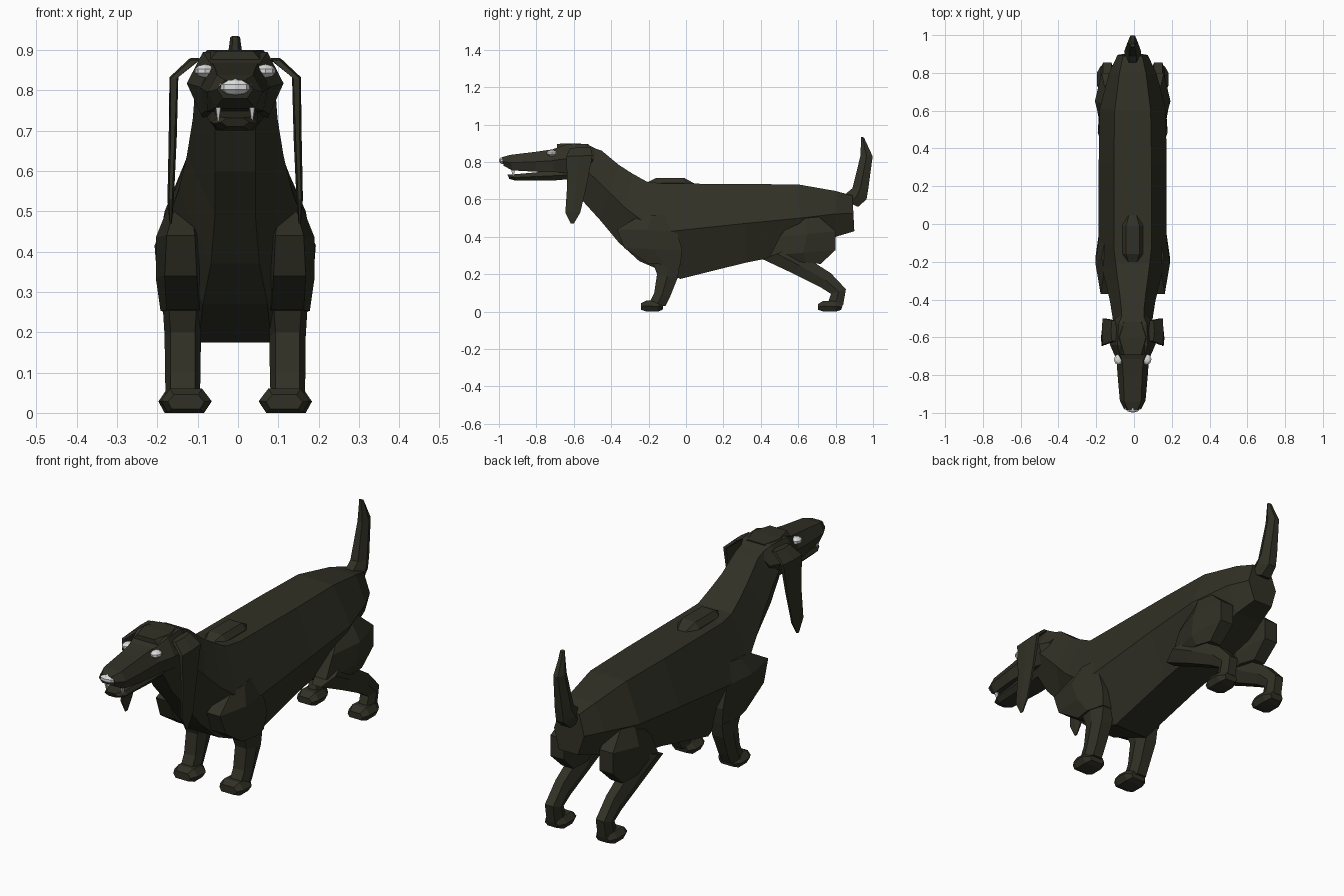
import bpy, bmesh

X0 = -0.007  # plane of symmetry


def material(name, rgb):
    m = bpy.data.materials.new(name)
    m.diffuse_color = (*rgb, 1)
    return m


COAT = material("dark_olive_coat", (0.030, 0.030, 0.019))
WHITE = material("pale_grey", (0.72, 0.72, 0.72))


def finish(bm, name, mat):
    bmesh.ops.recalc_face_normals(bm, faces=bm.faces)
    me = bpy.data.meshes.new(name)
    bm.to_mesh(me)
    bm.free()
    me.materials.append(mat)
    ob = bpy.data.objects.new(name, me)
    bpy.context.collection.objects.link(ob)
    return ob


def loft(name, sections, side=1, mat=COAT):
    """Six-sided loft. Section: (ya, za, yb, zb, x centre, half widths at a, middle, b)."""
    bm = bmesh.new()
    rings = []
    for ya, za, yb, zb, xc, wa, wm, wb in sections:
        ym, zm = (ya + yb) / 2, (za + zb) / 2
        pts = [(-wa, ya, za), (wa, ya, za), (wm, ym, zm),
               (wb, yb, zb), (-wb, yb, zb), (-wm, ym, zm)]
        rings.append([bm.verts.new((X0 + side * (xc + x), y, z)) for x, y, z in pts])
    for r, s in zip(rings, rings[1:]):
        for i in range(6):
            j = (i + 1) % 6
            bm.faces.new((r[i], r[j], s[j], s[i]))
    bm.faces.new(rings[0])
    bm.faces.new(rings[-1])
    return finish(bm, name, mat)


def ball(name, centre, size, mat=WHITE):
    bm = bmesh.new()
    bmesh.ops.create_uvsphere(bm, u_segments=8, v_segments=5, radius=1)
    for v in bm.verts:
        v.co = [c + s * k for c, s, k in zip(centre, size, v.co)]
    return finish(bm, name, mat)


# Long body, deep chest and neck
loft("body", [
    (0.89, 0.62, 0.90, 0.43, 0, 0.05, 0.08, 0.05),
    (0.80, 0.645, 0.80, 0.40, 0, 0.07, 0.125, 0.07),
    (0.60, 0.68, 0.62, 0.32, 0, 0.095, 0.175, 0.09),
    (0.32, 0.682, 0.32, 0.262, 0, 0.10, 0.18, 0.09),
    (-0.12, 0.685, -0.03, 0.175, 0, 0.10, 0.18, 0.09),
    (-0.21, 0.695, -0.25, 0.27, 0, 0.09, 0.165, 0.08),
    (-0.29, 0.74, -0.36, 0.37, 0, 0.08, 0.14, 0.06),
    (-0.36, 0.785, -0.46, 0.49, 0, 0.07, 0.12, 0.05),
    (-0.45, 0.86, -0.56, 0.60, 0, 0.06, 0.105, 0.05),
    (-0.52, 0.885, -0.63, 0.71, 0, 0.06, 0.10, 0.05)])
# Raised patch over the shoulders
loft("shoulder_hump", [
    (-0.21, 0.69, -0.21, 0.66, 0, 0.02, 0.03, 0.03),
    (-0.16, 0.715, -0.16, 0.66, 0, 0.035, 0.055, 0.055),
    (-0.01, 0.715, -0.01, 0.66, 0, 0.035, 0.055, 0.055),
    (0.045, 0.685, 0.045, 0.66, 0, 0.02, 0.03, 0.03)])
# Throat fold
loft("throat_fold", [
    (-0.55, 0.65, -0.52, 0.65, 0, 0.02, 0.03, 0.03),
    (-0.535, 0.575, -0.45, 0.60, 0, 0.04, 0.045, 0.045)])

# Head
loft("skull", [
    (-0.47, 0.865, -0.52, 0.76, 0, 0.05, 0.09, 0.06),
    (-0.53, 0.895, -0.55, 0.73, 0, 0.075, 0.115, 0.08),
    (-0.64, 0.895, -0.64, 0.74, 0, 0.08, 0.12, 0.085),
    (-0.72, 0.865, -0.72, 0.75, 0, 0.06, 0.085, 0.07)])
loft("brow_cap", [
    (-0.52, 0.895, -0.52, 0.86, 0, 0.045, 0.06, 0.07),
    (-0.60, 0.90, -0.60, 0.86, 0, 0.07, 0.085, 0.095),
    (-0.69, 0.897, -0.69, 0.86, 0, 0.045, 0.06, 0.07)])
loft("muzzle", [
    (-0.66, 0.875, -0.66, 0.745, 0, 0.06, 0.09, 0.08),
    (-0.80, 0.855, -0.80, 0.748, 0, 0.05, 0.08, 0.07),
    (-0.94, 0.838, -0.93, 0.755, 0, 0.045, 0.068, 0.05),
    (-0.985, 0.825, -0.975, 0.78, 0, 0.025, 0.045, 0.03)])
loft("lower_jaw", [
    (-0.60, 0.755, -0.60, 0.71, 0, 0.06, 0.07, 0.05),
    (-0.72, 0.752, -0.72, 0.70, 0, 0.055, 0.065, 0.045),
    (-0.91, 0.735, -0.91, 0.70, 0, 0.045, 0.055, 0.035),
    (-0.955, 0.732, -0.945, 0.71, 0, 0.02, 0.035, 0.02)])
ball("nose", (X0, -0.975, 0.808), (0.042, 0.025, 0.02))

# Tail
loft("tail", [
    (0.83, 0.60, 0.92, 0.56, 0, 0.025, 0.04, 0.025),
    (0.86, 0.635, 0.965, 0.60, 0, 0.02, 0.045, 0.02),
    (0.89, 0.66, 0.975, 0.66, 0, 0.02, 0.038, 0.02),
    (0.932, 0.83, 0.998, 0.83, 0, 0.012, 0.026, 0.012),
    (0.937, 0.935, 0.952, 0.93, 0, 0.006, 0.012, 0.006)])

for side, tag in ((1, "right"), (-1, "left")):
    # Face details
    ball("eye_" + tag, (X0 + side * 0.075, -0.717, 0.848), (0.026, 0.03, 0.017))
    loft("tooth_" + tag, [
        (-0.935, 0.76, -0.915, 0.76, 0.042, 0.006, 0.008, 0.006),
        (-0.925, 0.722, -0.921, 0.722, 0.042, 0.001, 0.002, 0.001)], side, WHITE)
    # Hanging ear
    loft("ear_" + tag, [
        (-0.62, 0.875, -0.51, 0.88, 0.10, 0.01, 0.015, 0.01),
        (-0.64, 0.83, -0.50, 0.835, 0.152, 0.008, 0.011, 0.008),
        (-0.635, 0.68, -0.53, 0.68, 0.155, 0.005, 0.010, 0.005),
        (-0.645, 0.53, -0.565, 0.53, 0.160, 0.004, 0.008, 0.004),
        (-0.615, 0.47, -0.60, 0.47, 0.160, 0.002, 0.003, 0.002)], side)
    # Front leg: shoulder, shin and paw
    loft("front_shoulder_" + tag, [
        (-0.25, 0.51, -0.10, 0.52, 0.13, 0.02, 0.035, 0.02),
        (-0.37, 0.44, -0.05, 0.43, 0.135, 0.035, 0.062, 0.04),
        (-0.33, 0.34, -0.02, 0.33, 0.135, 0.04, 0.062, 0.04),
        (-0.20, 0.255, -0.03, 0.25, 0.13, 0.04, 0.055, 0.035)], side)
    loft("front_leg_" + tag, [
        (-0.18, 0.27, -0.03, 0.27, 0.13, 0.035, 0.05, 0.03),
        (-0.155, 0.20, -0.045, 0.18, 0.13, 0.03, 0.045, 0.03),
        (-0.17, 0.10, -0.085, 0.08, 0.13, 0.03, 0.044, 0.025),
        (-0.20, 0.04, -0.11, 0.03, 0.13, 0.03, 0.042, 0.025)], side)
    loft("front_paw_" + tag, [
        (-0.24, 0.045, -0.24, 0.01, 0.122, 0.03, 0.045, 0.035),
        (-0.21, 0.06, -0.21, 0.0, 0.122, 0.04, 0.063, 0.045),
        (-0.15, 0.055, -0.15, 0.0, 0.122, 0.04, 0.063, 0.045),
        (-0.12, 0.04, -0.125, 0.01, 0.122, 0.03, 0.04, 0.03)], side)
    # Hind leg: thigh, shin with hock, and paw
    loft("thigh_" + tag, [
        (0.58, 0.50, 0.69, 0.525, 0.12, 0.02, 0.04, 0.02),
        (0.50, 0.40, 0.80, 0.43, 0.13, 0.03, 0.07, 0.035),
        (0.45, 0.30, 0.80, 0.33, 0.13, 0.03, 0.062, 0.035),
        (0.56, 0.27, 0.72, 0.255, 0.13, 0.03, 0.045, 0.03)], side)
    loft("hind_shin_" + tag, [
        (0.41, 0.28, 0.56, 0.34, 0.135, 0.025, 0.05, 0.03),
        (0.57, 0.205, 0.65, 0.285, 0.135, 0.025, 0.042, 0.025),
        (0.72, 0.13, 0.775, 0.205, 0.135, 0.022, 0.036, 0.022),
        (0.775, 0.095, 0.855, 0.12, 0.135, 0.022, 0.036, 0.022),
        (0.755, 0.035, 0.84, 0.035, 0.135, 0.022, 0.036, 0.022)], side)
    loft("hind_paw_" + tag, [
        (0.705, 0.04, 0.705, 0.01, 0.135, 0.025, 0.04, 0.03),
        (0.735, 0.058, 0.735, 0.0, 0.135, 0.035, 0.055, 0.04),
        (0.80, 0.055, 0.80, 0.0, 0.135, 0.035, 0.055, 0.04),
        (0.84, 0.04, 0.83, 0.01, 0.135, 0.025, 0.035, 0.025)], side)
